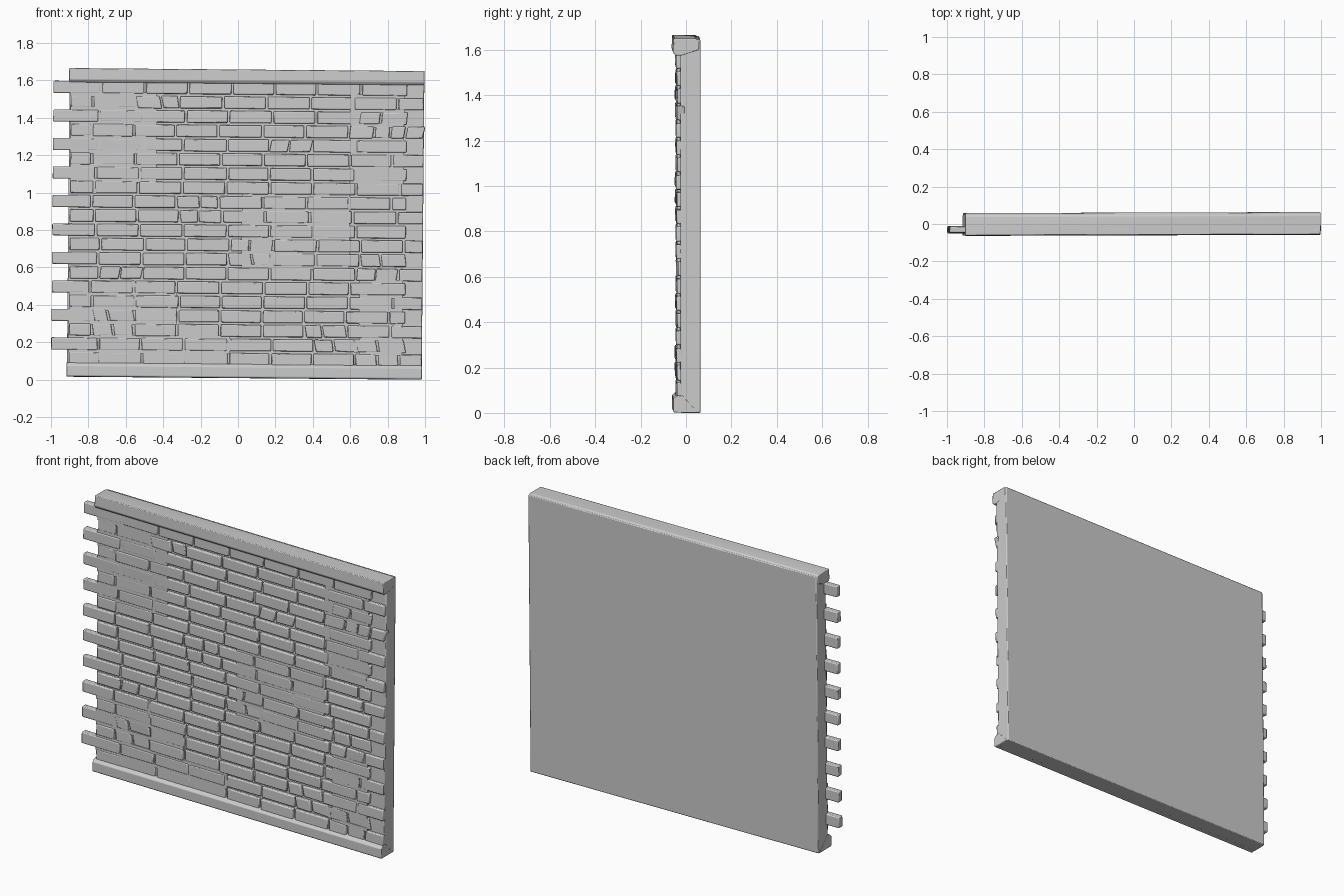
import bpy, bmesh, random
from mathutils import Vector

if "Cube" in bpy.data.objects:
    bpy.data.objects.remove(bpy.data.objects["Cube"])

random.seed(7)
PITCH, BRICK_H, GAP = 0.0762, 0.064, 0.012
Z0 = 0.101                        # centre of lowest course
LEFT, RIGHT = -0.915, 0.982       # ends of the backing slab
FACE, BACK = -0.044, -0.009       # brick front and rear


def tilt(v):
    # the whole panel leans very slightly clockwise
    x, y, z = v
    return Vector((x + 0.009 * z, y + 0.003 * x, z - 0.0085 * (x - 0.982)))


def box(bm, x0, x1, y0, y1, z0, z1, jit=0.0, shear=0.0):
    vs = []
    for x in (x0, x1):
        for y in (y0, y1):
            for z in (z0, z1):
                dx, dz = (random.uniform(-jit, jit) for _ in range(2))
                dy = random.uniform(-jit, jit) * 0.6 if y == y0 else 0
                sx = shear if z == z1 else -shear
                vs.append(bm.verts.new(tilt((x + dx + sx, y + dy, z + dz))))
    for f in ((0, 1, 3, 2), (4, 6, 7, 5), (0, 4, 5, 1), (2, 3, 7, 6), (0, 2, 6, 4), (1, 5, 7, 3)):
        bm.faces.new([vs[i] for i in f])


def profile(bm, pts, x0, x1):
    a = [bm.verts.new(tilt((x0, y, z))) for y, z in pts]
    b = [bm.verts.new(tilt((x1, y, z))) for y, z in pts]
    bm.faces.new(a)
    bm.faces.new(b[::-1])
    n = len(pts)
    for i in range(n):
        j = (i + 1) % n
        bm.faces.new((a[j], a[i], b[i], b[j]))


def finish(bm, name, bevel, segments=2):
    bmesh.ops.recalc_face_normals(bm, faces=bm.faces[:])
    me = bpy.data.meshes.new(name)
    bm.to_mesh(me)
    bm.free()
    ob = bpy.data.objects.new(name, me)
    bpy.context.collection.objects.link(ob)
    bpy.ops.object.select_all(action='DESELECT')
    ob.select_set(True)
    bpy.context.view_layer.objects.active = ob
    bpy.ops.object.shade_smooth_by_angle(angle=0.6)
    if bevel:
        m = ob.modifiers.new("bevel", 'BEVEL')
        m.width, m.segments = bevel, segments
        m.limit_method = 'ANGLE'
    return ob


# backing slab
bm = bmesh.new()
box(bm, LEFT, RIGHT, -0.028, 0.061, 0.0, 1.645)
finish(bm, "backing_slab", 0.005)

# coping along the top
bm = bmesh.new()
profile(bm, [(0.055, 1.60), (0.055, 1.642), (0.042, 1.65), (-0.058, 1.65),
             (-0.061, 1.59), (-0.05, 1.575), (-0.02, 1.575)], LEFT - 0.002, RIGHT + 0.001)
finish(bm, "top_coping", 0.004)

# plinth along the bottom
bm = bmesh.new()
profile(bm, [(0.05, 0.001), (-0.054, 0.001), (-0.06, 0.008), (-0.06, 0.06),
             (-0.045, 0.075), (-0.02, 0.078)], LEFT - 0.002, RIGHT + 0.001)
finish(bm, "bottom_plinth", 0.003)

# rough zones (x0, x1, z0, z1) where mortar fills the joints flush
ZONES = [(-1.0, -0.42, 0.99, 1.58), (-1.0, -0.36, 0.06, 0.52), (0.02, 0.60, 0.56, 0.98),
         (0.60, 0.90, 1.00, 1.58), (0.62, 0.90, 0.06, 0.58), (-0.42, -0.05, 0.06, 0.25)]
# weathered spots where bricks are cracked
SPOTS = [(0.80, 1.35), (0.78, 0.60), (0.78, 0.12), (-0.72, 0.28), (-0.3, 0.90),
         (0.10, 0.66), (-0.55, 1.48), (0.25, 1.25), (0.5, 0.2), (-0.65, 0.57)]


def in_zone(x, z):
    return any(a < x < b and c < z < d for a, b, c, d in ZONES)


def worn(x, z):
    return any(abs(x - a) < 0.12 and abs(z - b) < 0.06 for a, b in SPOTS)


bricks, mortar = bmesh.new(), bmesh.new()
for k in range(20):
    z = Z0 + k * PITCH
    odd = k % 2
    # odd courses stick out left, even courses run to the right edge
    start = -1.0 if odd else -0.905
    end = 0.89 if odd else 0.981
    seams = [start]
    x = start + (0.225 if odd else 0.14) + random.uniform(-0.03, 0.03)
    while x < end - 0.07:
        seams.append(x)
        x += 0.23 + random.uniform(-0.008, 0.008)
    seams.append(end)
    zb, zt = z - BRICK_H / 2, z + BRICK_H / 2
    for i, (a, b) in enumerate(zip(seams, seams[1:])):
        x0 = a + (GAP / 2 if i else 0)
        x1 = b - (GAP / 2 if i < len(seams) - 2 else 0)
        face = FACE + random.uniform(-0.003, 0.003)
        mid = (a + b) / 2
        if worn(mid, z) and x1 - x0 > 0.1:
            # cracked brick in two pieces with a slanted break
            c = x0 + (x1 - x0) * random.uniform(0.35, 0.65)
            s = random.uniform(-0.006, 0.006)
            box(bricks, x0, c - 0.004, face, BACK, zb, zt, 0.003, s)
            box(bricks, c + 0.006, x1, face + 0.004, BACK, zb, zt, 0.004, s)
        else:
            box(bricks, x0, x1, face, BACK, zb, zt, 0.0015)

    # mortar smeared flush over joints, in short steps along the course
    step = 0.0575
    n = int((0.89 - LEFT) / step)
    for i in range(n):
        a = LEFT + 0.008 + i * step
        if k and in_zone(a + step / 2, z - PITCH / 2):
            j = i
            box(mortar, a - 0.001, a + step + 0.001, FACE + 0.002, BACK,
                z - PITCH / 2 - 0.011, z - PITCH / 2 + 0.011)
    for s in seams[1:-1]:
        if in_zone(s, z) and random.random() < 0.5:
            box(mortar, s - 0.011, s + 0.011, FACE + 0.002, BACK, zb - 0.002, zt + 0.002)

finish(bricks, "bricks", 0.0055)
finish(mortar, "mortar_patches", 0.0)
